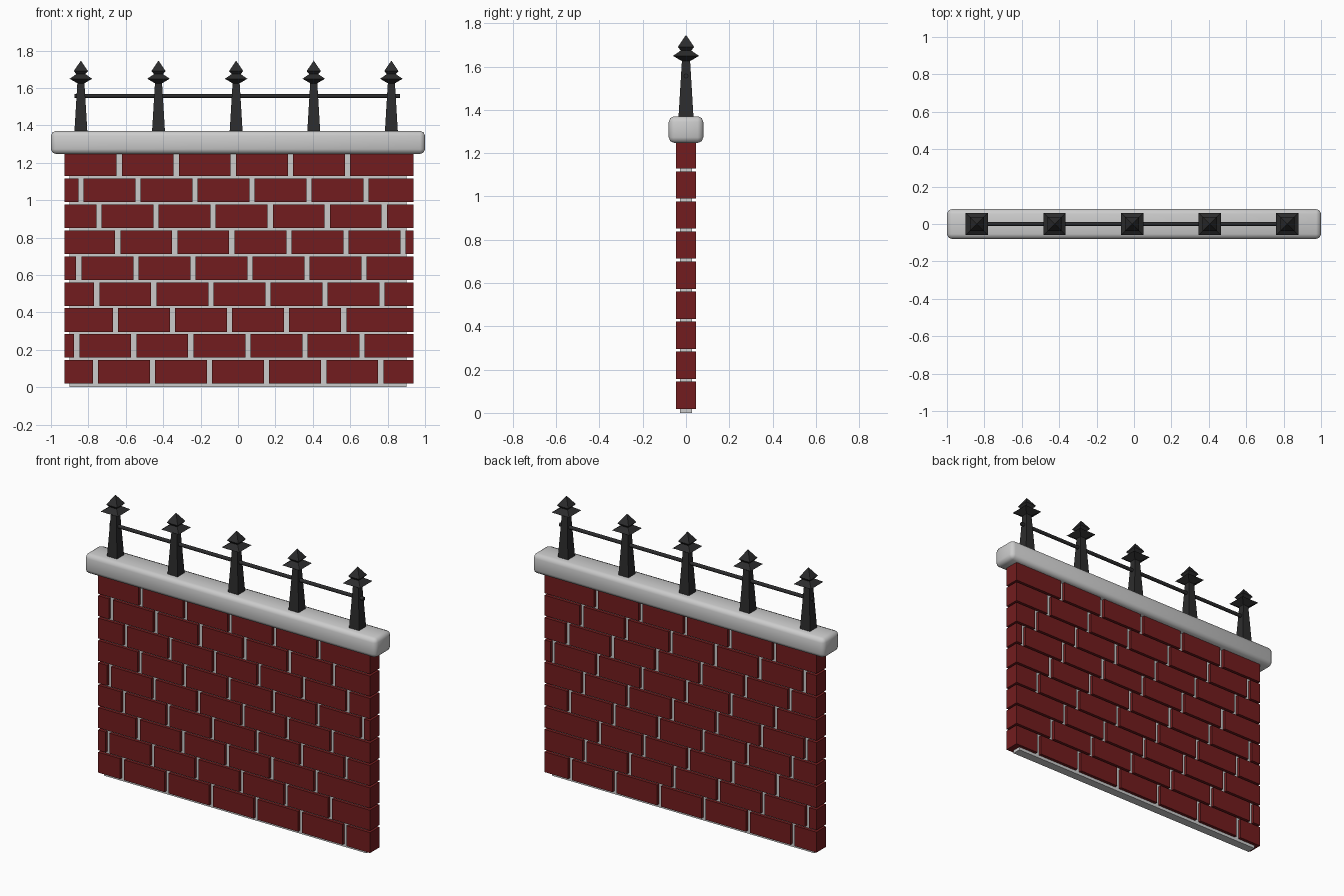
import bpy, bmesh, math
from mathutils import Matrix, Vector

if "Cube" in bpy.data.objects:
    bpy.data.objects.remove(bpy.data.objects["Cube"])


def material(name, color):
    m = bpy.data.materials.new(name)
    m.diffuse_color = (*color, 1)
    m.use_nodes = True
    m.node_tree.nodes["Principled BSDF"].inputs["Base Color"].default_value = m.diffuse_color
    return m


def finish(name, bm, mat=None):
    bmesh.ops.recalc_face_normals(bm, faces=bm.faces)
    me = bpy.data.meshes.new(name)
    bm.to_mesh(me)
    bm.free()
    ob = bpy.data.objects.new(name, me)
    bpy.context.collection.objects.link(ob)
    if mat:
        me.materials.append(mat)
    return ob


def add_box(bm, x0, x1, half_y, z0, z1):
    mat = Matrix.Translation(((x0 + x1) / 2, 0, (z0 + z1) / 2)) @ \
        Matrix.Diagonal((x1 - x0, 2 * half_y, z1 - z0, 1))
    bmesh.ops.create_cube(bm, size=1, matrix=mat)


brick_red = material("brick_red", (0.17, 0.012, 0.013))
iron = material("iron", (0.025, 0.025, 0.026))

# Mortar core
bm = bmesh.new()
add_box(bm, -0.90, 0.90, 0.027, 0, 1.26)
finish("mortar", bm)

# Brick courses: each row starts with a cut brick, then repeats at a fixed pitch
LEFT, RIGHT, PITCH, GAP = -0.927, 0.938, 0.305, 0.028
first_joint = [-0.762, -0.862, -0.655, -0.755, -0.851, -0.643, -0.743, -0.840, -0.635]
bm = bmesh.new()
for row, joint in enumerate(first_joint):
    z0 = 0.019 + 0.1386 * row
    joints = [joint + PITCH * i for i in range(6) if joint + PITCH * i < 0.885]
    if row == 2 or row == 8:
        joints = joints[:5]          # long closing brick on these rows
    starts = [LEFT] + [j + GAP / 2 for j in joints]
    ends = [j - GAP / 2 for j in joints] + [RIGHT]
    for a, b in zip(starts, ends):
        add_box(bm, a, b, 0.046, z0, z0 + 0.126)
finish("bricks", bm, brick_red)

# Rounded coping stone
bm = bmesh.new()
add_box(bm, -1, 1, 0.08, 1.247, 1.37)
cap = finish("coping", bm)
bev = cap.modifiers.new("bevel", "BEVEL")
bev.width = 0.026
bev.segments = 2
for p in cap.data.polygons:
    p.use_smooth = True

# Square iron spikes: (half width, height) profile
profile = [(0.035, 1.36), (0.019, 1.625), (0.06, 1.649), (0.024, 1.674), (0.038, 1.69)]
for i in range(5):
    x = -0.84 + 0.415 * i
    bm = bmesh.new()
    rings = [[bm.verts.new((x + sx * r, sy * r, z))
              for sx, sy in ((-1, -1), (1, -1), (1, 1), (-1, 1))] for r, z in profile]
    bm.faces.new(rings[0])
    for lo, hi in zip(rings, rings[1:]):
        for k in range(4):
            n = (k + 1) % 4
            bm.faces.new((lo[k], lo[n], hi[n], hi[k]))
    tip = bm.verts.new((x, 0, 1.746))
    for k in range(4):
        bm.faces.new((rings[-1][k], rings[-1][(k + 1) % 4], tip))
    finish(f"spike_{i + 1}", bm, iron)

# Rail through the spikes
bm = bmesh.new()
bmesh.ops.create_cone(bm, cap_ends=True, segments=12, radius1=0.011, radius2=0.011, depth=1.74,
                      matrix=Matrix.Translation((-0.005, 0, 1.556)) @ Matrix.Rotation(math.pi / 2, 4, 'Y'))
finish("rail", bm, iron)
